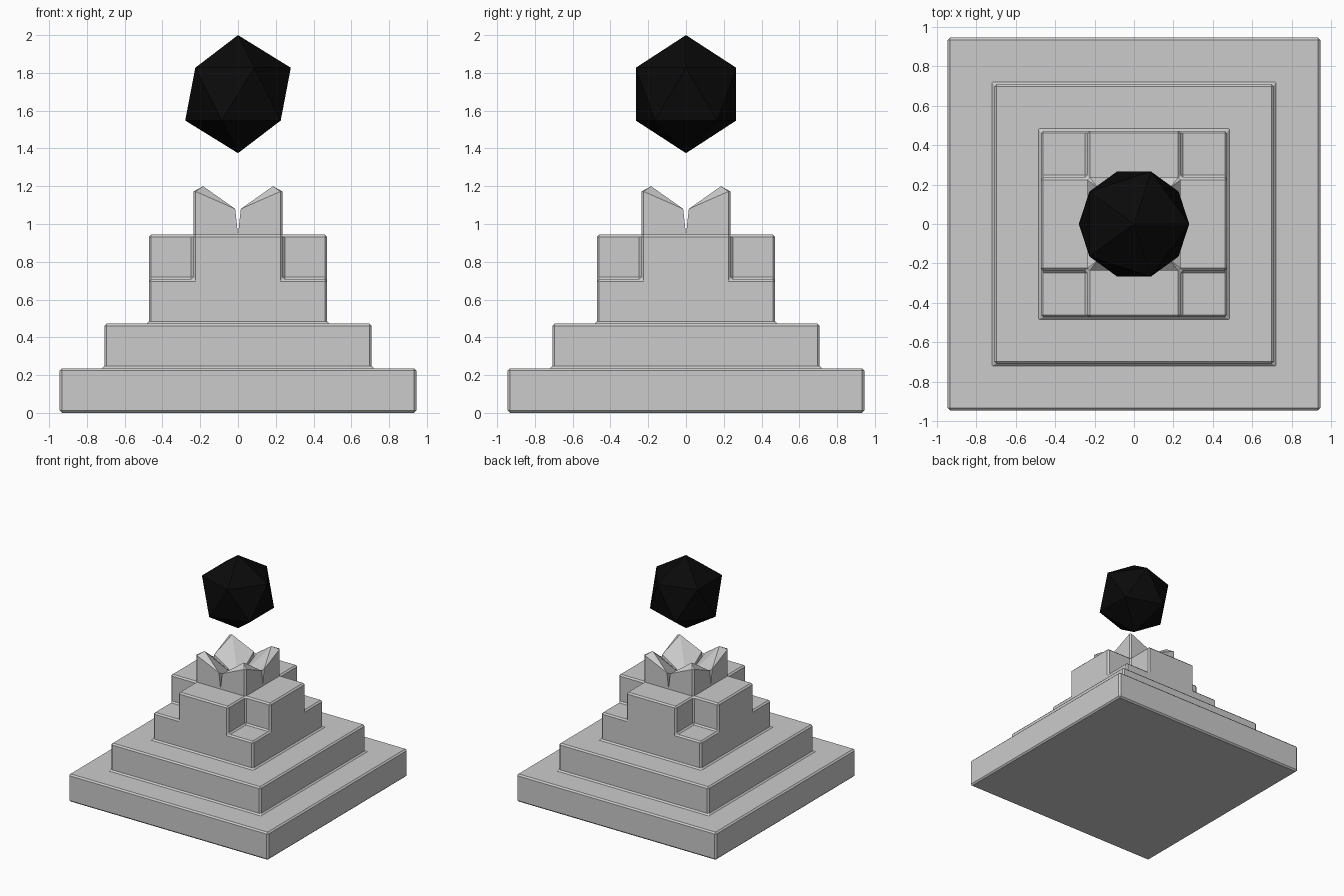
import bpy, bmesh

if "Cube" in bpy.data.objects:
    bpy.data.objects.remove(bpy.data.objects["Cube"])

U = 0.236          # block size: every step is one block high and deep


def finish(name, bm):
    bmesh.ops.recalc_face_normals(bm, faces=bm.faces)
    mesh = bpy.data.meshes.new(name)
    bm.to_mesh(mesh)
    bm.free()
    obj = bpy.data.objects.new(name, mesh)
    bpy.context.collection.objects.link(obj)
    return obj


def level(i, j):
    """Number of stacked blocks in column (i, j) of the 8 x 8 plan."""
    a, b = abs(i + 0.5) + 0.5, abs(j + 0.5) + 0.5
    r = max(a, b)
    if r > 4:
        return 0
    if r > 2:
        return int(5 - r)
    return 3 if min(a, b) == 2 else 4


def filled(i, j, k):
    return 0 <= k < level(i, j)


# Stepped pedestal: only the exposed block faces, welded and chamfered
bm = bmesh.new()
for i in range(-4, 4):
    for j in range(-4, 4):
        for k in range(level(i, j)):
            for axis in range(3):
                for side in (0, 1):
                    n = [i, j, k]
                    n[axis] += 2 * side - 1
                    if filled(*n):
                        continue
                    corners = []
                    for s, t in ((0, 0), (1, 0), (1, 1), (0, 1)):
                        p = [i, j, k]
                        p[axis] += side
                        p[(axis + 1) % 3] += s
                        p[(axis + 2) % 3] += t
                        corners.append(bm.verts.new([c * U for c in p]))
                    bm.faces.new(corners)
bmesh.ops.remove_doubles(bm, verts=bm.verts, dist=0.001)
pedestal = finish("stepped_pedestal", bm)
bev = pedestal.modifiers.new("chamfer", 'BEVEL')
bev.width = 0.012
bev.segments = 1
bev.limit_method = 'ANGLE'

# Crown of four pointed claws, split by narrow V slits
z0 = 4 * U
c = U - 0.012
claw = [(0, 0, z0), (U, 0, z0), (0, U, z0),
        (U, c, z0), (c, U, z0),
        (U, c, 1.172), (c, U, 1.172),
        (0.015, U, 1.08), (U, 0.015, 1.08),
        (0.185, 0.185, 1.2)]
for sx, sy, tag in ((1, -1, "front_right"), (-1, -1, "front_left"),
                    (1, 1, "back_right"), (-1, 1, "back_left")):
    bm = bmesh.new()
    for x, y, z in claw:
        bm.verts.new((x * sx, y * sy, z))
    bmesh.ops.convex_hull(bm, input=bm.verts)
    finish("crown_claw_" + tag, bm)

# Floating black twenty-sided stone
bpy.ops.mesh.primitive_ico_sphere_add(subdivisions=1, radius=0.3125,
                                      location=(0, 0, 1.6875))
stone = bpy.context.object
stone.name = "floating_stone"
black = bpy.data.materials.new("black_stone")
black.diffuse_color = (0.003, 0.003, 0.003, 1)
black.use_nodes = True
black.node_tree.nodes["Principled BSDF"].inputs["Base Color"].default_value = black.diffuse_color
stone.data.materials.append(black)
